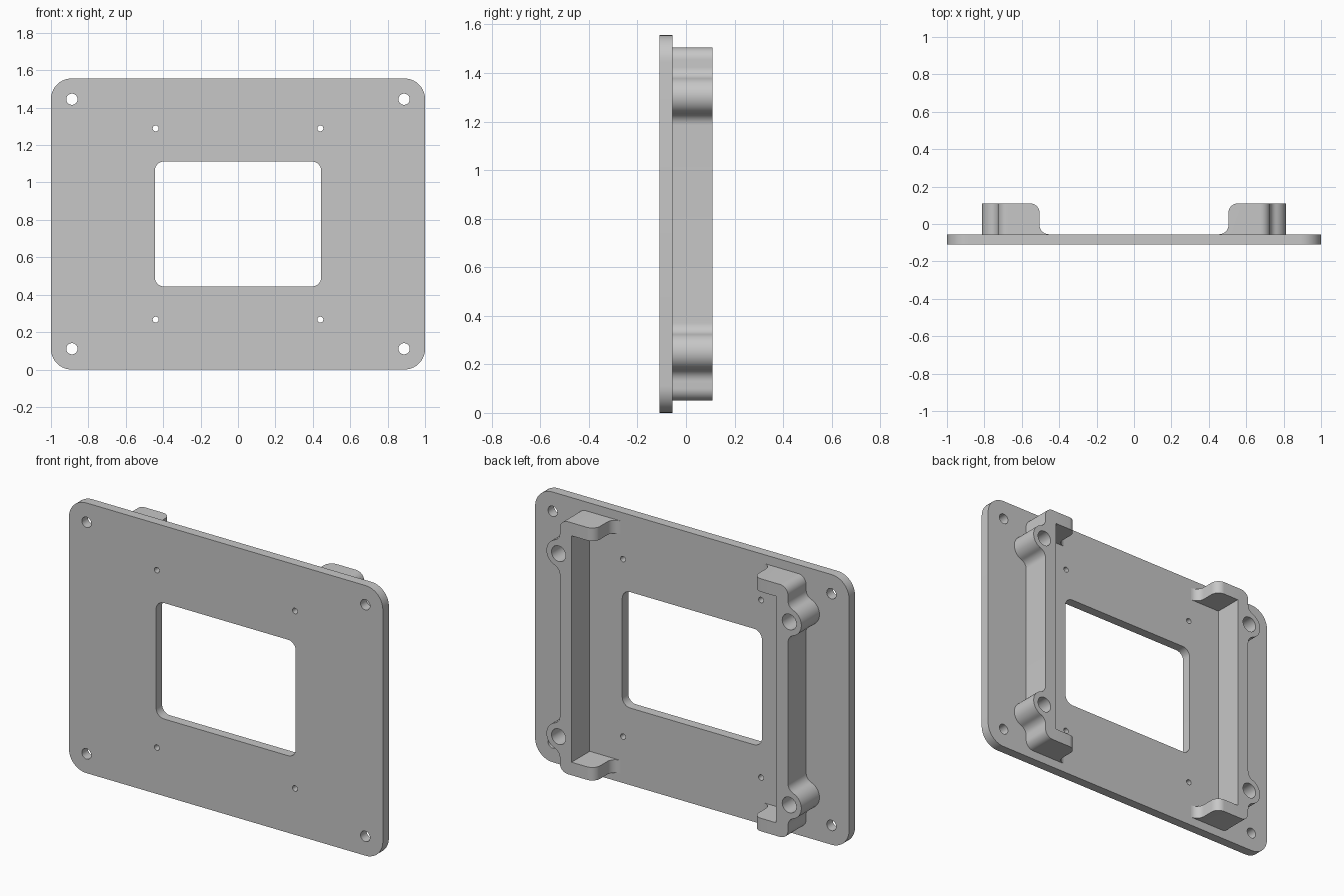
import bpy, bmesh
from math import radians, cos, sin, acos, degrees, sqrt

cube = bpy.data.objects.get("Cube")
if cube:
    bpy.data.objects.remove(cube, do_unlink=True)

GREY = bpy.data.materials.new("light grey")
GREY.use_nodes = True
GREY.diffuse_color = (0.57, 0.57, 0.57, 1)
GREY.node_tree.nodes["Principled BSDF"].inputs["Base Color"].default_value = (0.57, 0.57, 0.57, 1)

MID = 0.778                              # height of the centre line
FRONT, FACE, BACK = -0.11, -0.055, 0.11  # plate front, plate back, bracket back


def arc(cx, cy, r, a0, a1, n=10):
    steps = [radians(a0 + (a1 - a0) * i / n) for i in range(n + 1)]
    return [(cx + r * cos(a), cy + r * sin(a)) for a in steps]


def circle(cx, cy, r, n=32):
    return arc(cx, cy, r, 0, 360, n)[:-1]


def rounded_rect(w, h, r):
    """Rounded rectangle with half sizes w and h around the centre line."""
    pts = []
    for i, (sx, sy) in enumerate([(1, 1), (-1, 1), (-1, -1), (1, -1)]):
        pts += arc(sx * (w - r), MID + sy * (h - r), r, 90 * i, 90 * i + 90)
    return pts


def prism(name, outlines, lo, hi, axis="y", sx=1):
    """Extrude outlines along y (points are x, z) or z (points are x, y)."""
    bm = bmesh.new()
    for pts in outlines:
        place = (lambda u, v, d: (sx * u, d, v)) if axis == "y" else (lambda u, v, d: (sx * u, v, d))
        rings = [[bm.verts.new(place(u, v, d)) for u, v in pts] for d in (lo, hi)]
        for ring in rings:
            bm.faces.new(ring)
        n = len(pts)
        for i in range(n):
            j = (i + 1) % n
            bm.faces.new((rings[0][i], rings[0][j], rings[1][j], rings[1][i]))
    bmesh.ops.recalc_face_normals(bm, faces=bm.faces)
    mesh = bpy.data.meshes.new(name)
    bm.to_mesh(mesh)
    bm.free()
    mesh.materials.append(GREY)
    obj = bpy.data.objects.new(name, mesh)
    bpy.context.collection.objects.link(obj)
    return obj


def select_only(obj):
    bpy.ops.object.select_all(action="DESELECT")
    obj.select_set(True)
    bpy.context.view_layer.objects.active = obj


def cut(obj, cutter, operation="DIFFERENCE"):
    mod = obj.modifiers.new("cut", "BOOLEAN")
    mod.operation, mod.solver, mod.object = operation, "EXACT", cutter
    select_only(obj)
    bpy.ops.object.modifier_apply(modifier=mod.name)
    bpy.data.objects.remove(cutter, do_unlink=True)


def finish(obj):
    select_only(obj)
    bpy.ops.object.shade_smooth_by_angle(angle=radians(30))


# Mounting plate with window, corner holes and small screw holes
plate = prism("mounting_plate", [rounded_rect(1, MID, 0.11)], FRONT, FACE)
openings = [rounded_rect(0.445, 0.334, 0.05)]
for sx in (1, -1):
    for sz in (1, -1):
        openings.append(circle(sx * 0.888, MID + sz * 0.667, 0.03))
        openings.append(circle(sx * 0.44, MID + sz * 0.511, 0.016))
cut(plate, prism("plate_cutter", openings, -0.3, 0.3))
finish(plate)

# Bracket outline: wall, screw boss blended by fillets, rounded corner, arm
WALL_IN, WALL_OUT = 0.652, 0.727
BOSS_X, BOSS_Z, BOSS_R, FILLET = 0.735, 1.305, 0.077, 0.05
ARM_TOP, ARM_LOW, ARM_END = 1.505, 1.43, 0.40
dx = WALL_OUT + FILLET - BOSS_X
dz = sqrt((BOSS_R + FILLET) ** 2 - dx ** 2)
ang = degrees(acos(dx / (BOSS_R + FILLET)))
upper = arc(WALL_OUT + FILLET, BOSS_Z - dz, FILLET, 180, 180 - ang)
upper += arc(BOSS_X, BOSS_Z, BOSS_R, -ang, ang, 20)[1:]
upper += arc(WALL_OUT + FILLET, BOSS_Z + dz, FILLET, 180 + ang, 180)[1:]
upper += arc(WALL_OUT - 0.05, ARM_TOP - 0.05, 0.05, 0, 90)
upper += [(ARM_END, ARM_TOP), (ARM_END, ARM_LOW), (WALL_IN, ARM_LOW)]
outline = upper + [(x, 2 * MID - z) for x, z in reversed(upper)]

# Arm profile seen from above: flared foot and rounded back corner
side = arc(0.455, FACE + 0.05, 0.05, -90, 0) + arc(0.555, BACK - 0.05, 0.05, 180, 90)
side += [(1, BACK), (1, -0.2), (0.455, -0.2)]

for label, sx in (("left", 1), ("right", -1)):
    bracket = prism(label + "_bracket", [outline], FACE, 0.2, "y", sx)
    cut(bracket, prism("arm_profile", [side], -0.2, 1.8, "z", sx), "INTERSECT")
    holes = [circle(BOSS_X, z, 0.045) for z in (BOSS_Z, 2 * MID - BOSS_Z)]
    cut(bracket, prism("boss_cutter", holes, -0.3, 0.3, "y", sx))
    finish(bracket)
